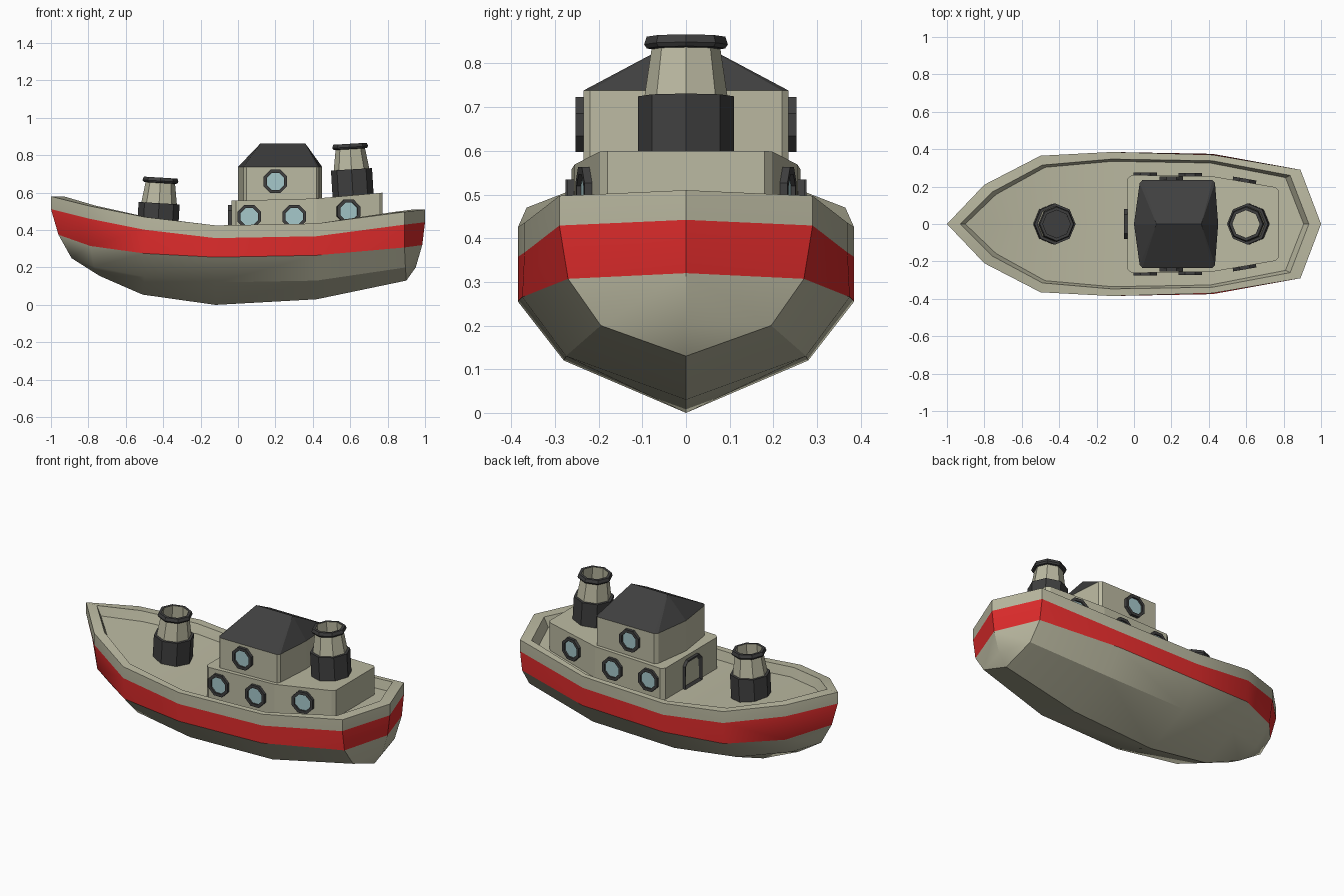
import bpy, bmesh, math
from mathutils import Vector, Matrix

if "Cube" in bpy.data.objects:
    bpy.data.objects.remove(bpy.data.objects["Cube"])


def material(name, rgb):
    m = bpy.data.materials.new(name)
    m.diffuse_color = (*rgb, 1)
    m.use_nodes = True
    m.node_tree.nodes["Principled BSDF"].inputs["Base Color"].default_value = m.diffuse_color
    return m


CREAM = material("cream", (0.50, 0.49, 0.36))
RED = material("red", (0.75, 0.025, 0.025))
DARK = material("dark", (0.05, 0.05, 0.05))
GLASS = material("glass", (0.38, 0.58, 0.60))
MATS = [CREAM, RED, DARK, GLASS]


def finish(bm, name, smooth=None):
    bmesh.ops.remove_doubles(bm, verts=bm.verts, dist=1e-5)
    bmesh.ops.dissolve_degenerate(bm, edges=bm.edges, dist=1e-5)
    bmesh.ops.recalc_face_normals(bm, faces=bm.faces)
    me = bpy.data.meshes.new(name)
    bm.to_mesh(me)
    bm.free()
    for m in MATS:
        me.materials.append(m)
    ob = bpy.data.objects.new(name, me)
    bpy.context.collection.objects.link(ob)
    if smooth:
        bpy.ops.object.select_all(action='DESELECT')
        ob.select_set(True)
        bpy.context.view_layer.objects.active = ob
        bpy.ops.object.shade_smooth_by_angle(angle=math.radians(smooth))
    return ob


def grid(bm, rows, mats, closed=False):
    """Skin neighbouring rows of points; mats gives one material per strip along a row."""
    vs = [[bm.verts.new(p) for p in r] for r in rows]
    n = len(vs)
    for i in range(n if closed else n - 1):
        a, b = vs[i], vs[(i + 1) % n]
        for j, m in enumerate(mats):
            bm.faces.new((a[j], b[j], b[j + 1], a[j + 1])).material_index = m


def lathe(name, profile, mats, matrix, offset=0):
    bm = bmesh.new()
    rows = []
    for k in range(8):
        a = k * math.pi / 4 + offset
        rows.append([(r * math.cos(a), r * math.sin(a), z) for r, z in profile])
    grid(bm, rows, mats, True)
    bm.transform(matrix)
    return finish(bm, name)


def cabin(name, half, z0, top, ridge=None):
    """Prism on a mirrored plan, with a sloping flat top or a dark hipped roof."""
    plan = half + [(x, -y) for x, y in reversed(half) if y > 0]
    bm = bmesh.new()
    grid(bm, [[(x, y, z0), (x, y, top(x))] for x, y in plan], [0], True)
    if ridge:
        r0, r1, zr = ridge
        mid = (r0 + r1) / 2
        grid(bm, [[(x, y, top(x)), (r0 if x < mid else r1, 0, zr)] for x, y in plan], [2], True)
    else:
        for (xa, ya), (xb, yb) in zip(half, half[1:]):
            pts = [(xa, ya), (xb, yb), (xb, -yb), (xa, -ya)]
            pts = list(dict.fromkeys(p for p in pts))
            if abs(xa - xb) > 1e-6:
                bm.faces.new([bm.verts.new((x, y, top(x))) for x, y in pts])
    return finish(bm, name)


# Hull stations: gunwale xyz, stripe bottom xyz, chine xyz, keel xz, inner rim xy
stations = [
    (-1, 0, .58, -.96, 0, .375, -.89, 0, .25, -.89, .25, -.93, 0),
    (-.8, .21, .53, -.79, .195, .315, -.77, .11, .205, -.74, .155, -.76, .17),
    (-.5, .365, .47, -.5, .355, .275, -.5, .235, .15, -.51, .055, -.49, .315),
    (-.12, .385, .425, -.12, .385, .255, -.12, .28, .12, -.12, 0, -.12, .347),
    (.42, .37, .435, .42, .375, .265, .42, .275, .13, .42, .03, .42, .338),
    (.89, .29, .497, .89, .27, .307, .895, .195, .2, .9, .13, .835, .26),
    (1, 0, .51, .985, 0, .32, .95, 0, .2, .9, .13, .935, 0),
]
rows = []
for gx, gy, gz, rx, ry, rz, cx, cy, cz, kx, kz, ix, iy in stations:
    dx, dy, dz = ix * .97, max(iy - .012, 0), gz - .055
    rows.append([(kx, 0, kz), (cx, cy, cz), (rx, ry, rz), (gx, gy, gz - .068), (gx, gy, gz),
                 (ix, iy, gz), (dx, dy, dz), (dx, 0, dz)])
bm = bmesh.new()
for s in (1, -1):
    grid(bm, [[(x, y * s, z) for x, y, z in r] for r in rows], [0, 0, 1, 0, 0, 0, 0])
finish(bm, "hull", 30)

# Deckhouse and wheelhouse


def house_top(x):
    return .557 + .026 * (x + .04) if x < .42 else .569 + .088 * (x - .42)


cabin("lower_house", [(-.035, 0), (-.035, .243), (-.012, .262), (.42, .255), (.755, .197),
                      (.773, .18), (.773, 0)], .36, house_top)
cabin("wheelhouse", [(0, 0), (.03, .218), (.045, .235), (.42, .235), (.433, .22), (.45, 0)],
      .54, lambda x: .738, (.12, .36, .863))

# Portholes on both sides
ring = [(0, -.012), (.068, -.012), (.068, .016), (.05, .016), (.05, .006), (0, .006)]
for x, y, z, nx in [(.06, .26, .472, 0), (.3, .257, .472, 0), (.59, .227, .5, .17), (.2, .237, .66, 0)]:
    for s in (1, -1):
        q = Vector((nx, s, 0)).to_track_quat('Z', 'Y')
        lathe("porthole", ring, [2, 2, 2, 2, 3],
              Matrix.Translation((x, y * s, z)) @ q.to_matrix().to_4x4(), math.pi / 8)

# Door facing the bow
bm = bmesh.new()
outline = [(-.08, .37), (.08, .37), (.08, .505), (.052, .535), (-.052, .535), (-.08, .505)]
back = bm.faces.new([bm.verts.new((-.03, y, z)) for y, z in outline])
front = bmesh.ops.extrude_face_region(bm, geom=[back], use_keep_orig=True)["geom"]
face = next(g for g in front if isinstance(g, bmesh.types.BMFace))
bmesh.ops.translate(bm, verts=face.verts, vec=(-.023, 0, 0))
for f in bm.faces:
    f.material_index = 2
bmesh.ops.inset_region(bm, faces=[face], thickness=.022)
bmesh.ops.translate(bm, verts=face.verts, vec=(.012, 0, 0))
face.material_index = 0
finish(bm, "door")

# Two open funnels, tilted with the deck beneath them
funnel = [(0, -.02), (.11, -.02), (.11, .137), (.095, .137), (.079, .245), (.09, .247), (.096, .256),
          (.09, .274), (.074, .274), (.082, .14), (0, .14)]
for name, x, z, tilt, floor in [("front_funnel", -.43, .407, .06, 2), ("rear_funnel", .615, .588, -.06, 0)]:
    m = Matrix.Translation((x, 0, z)) @ Matrix.Rotation(tilt, 4, 'Y')
    lathe(name, funnel, [2, 2, 2, 0, 2, 2, 2, 2, 0, floor], m)
